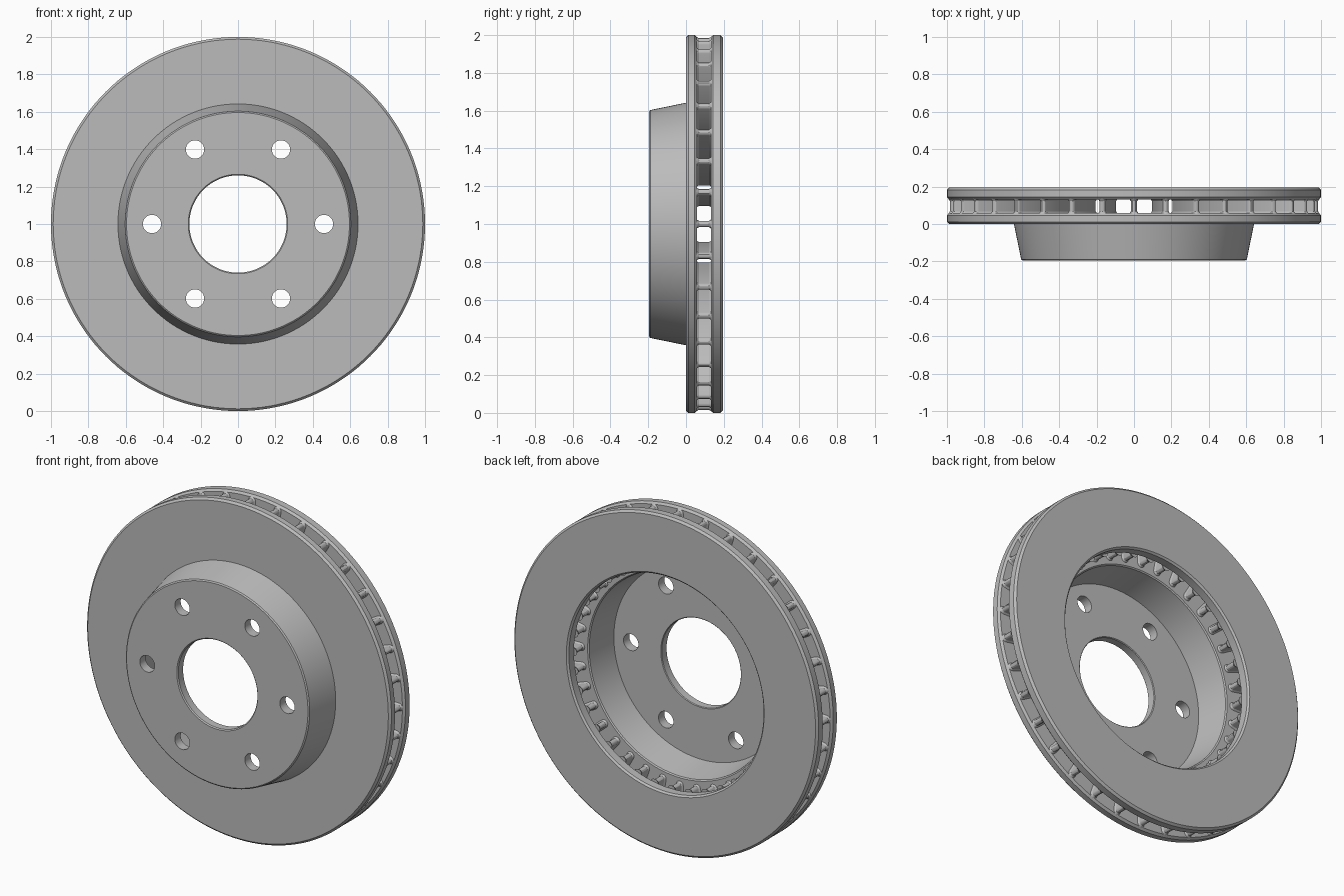
import bpy, bmesh, math
from mathutils import Vector

if "Cube" in bpy.data.objects:
    bpy.data.objects.remove(bpy.data.objects["Cube"])

SIDES = 144
VANES = 36
CENTRE_Z = 1.0

steel = bpy.data.materials.new("grey_steel")
steel.diffuse_color = (0.5, 0.5, 0.5, 1)
steel.use_nodes = True
steel.node_tree.nodes["Principled BSDF"].inputs["Base Color"].default_value = steel.diffuse_color


def finish(bm, name):
    """Turn a bmesh into an object with smooth faces and sharp edges."""
    bmesh.ops.recalc_face_normals(bm, faces=bm.faces)
    mesh = bpy.data.meshes.new(name)
    bm.to_mesh(mesh)
    bm.free()
    mesh.materials.append(steel)
    obj = bpy.data.objects.new(name, mesh)
    bpy.context.collection.objects.link(obj)
    smooth(obj)
    return obj


def smooth(obj):
    bpy.ops.object.select_all(action='DESELECT')
    obj.select_set(True)
    bpy.context.view_layer.objects.active = obj
    bpy.ops.object.shade_smooth_by_angle(angle=math.radians(30))


def chamfer(profile):
    """Cut each corner (r, y, size) of a closed profile."""
    out = []
    for i, (r, y, size) in enumerate(profile):
        p = Vector((r, y))
        if size == 0:
            out.append(p)
            continue
        for q in (profile[i - 1], profile[(i + 1) % len(profile)]):
            out.append(p + (Vector(q[:2]) - p).normalized() * size)
    return out


def lathe(name, profile):
    """Spin a closed profile around the disc axis (y)."""
    bm = bmesh.new()
    rings = []
    for s in range(SIDES):
        a = 2 * math.pi * s / SIDES
        rings.append([bm.verts.new((p.x * math.cos(a), p.y, CENTRE_Z + p.x * math.sin(a)))
                      for p in chamfer(profile)])
    n = len(rings[0])
    for s in range(SIDES):
        a, b = rings[s], rings[(s + 1) % SIDES]
        for i in range(n):
            j = (i + 1) % n
            bm.faces.new((a[i], a[j], b[j], b[i]))
    return finish(bm, name)


# Front friction plate in one piece with the hat
front = lathe("front_plate_and_hat", [
    (0.26, -0.195, 0.006), (0.602, -0.195, 0.006), (0.642, 0.0, 0), (1.0, 0.0, 0.012),
    (1.0, 0.058, 0.012), (0.60, 0.058, 0.006), (0.572, -0.14, 0), (0.26, -0.14, 0.004)])

# Back friction plate
lathe("back_plate", [
    (0.64, 0.132, 0.006), (1.0, 0.132, 0.012), (1.0, 0.195, 0.012), (0.64, 0.195, 0.01)])

# Six bolt holes cut through the hat
bm = bmesh.new()
for k in range(6):
    a = k * math.pi / 3
    ring = [(0.46 * math.cos(a) + 0.049 * math.cos(t), CENTRE_Z + 0.46 * math.sin(a) + 0.049 * math.sin(t))
            for t in (2 * math.pi * i / 32 for i in range(32))]
    lo = [bm.verts.new((x, -0.3, z)) for x, z in ring]
    hi = [bm.verts.new((x, -0.05, z)) for x, z in ring]
    bm.faces.new(lo)
    bm.faces.new(hi)
    for i in range(32):
        j = (i + 1) % 32
        bm.faces.new((lo[i], lo[j], hi[j], hi[i]))
cutter = finish(bm, "bolt_hole_cutter")
cutter.hide_render = True
cut = front.modifiers.new("bolt_holes", 'BOOLEAN')
cut.operation = 'DIFFERENCE'
cut.solver = 'EXACT'
cut.object = cutter
bpy.context.view_layer.objects.active = front
bpy.ops.object.modifier_apply(modifier=cut.name)
bpy.data.objects.remove(cutter)
smooth(front)


# Radial cooling vanes with round ends, flared where they meet the plates
def vane_outline(h, r_in=0.63, r_out=0.985):
    pts = []
    for centre, start in ((r_out - 0.018, -90), (r_in + 0.018, 90)):
        for i in range(7):
            t = math.radians(start + 30 * i)
            pts.append((centre + h * math.cos(t), h * math.sin(t)))
    return pts


bm = bmesh.new()
for k in range(VANES):
    a = 2 * math.pi * k / VANES
    c, s = math.cos(a), math.sin(a)
    layers = []
    for y, h in ((0.054, 0.026), (0.068, 0.017), (0.122, 0.017), (0.136, 0.026)):
        layers.append([bm.verts.new((u * c - v * s, y, CENTRE_Z + u * s + v * c))
                       for u, v in vane_outline(h)])
    for lo, hi in zip(layers, layers[1:]):
        for i in range(len(lo)):
            j = (i + 1) % len(lo)
            bm.faces.new((lo[i], lo[j], hi[j], hi[i]))
    bm.faces.new(layers[0])
    bm.faces.new(layers[-1])
finish(bm, "cooling_vanes")
